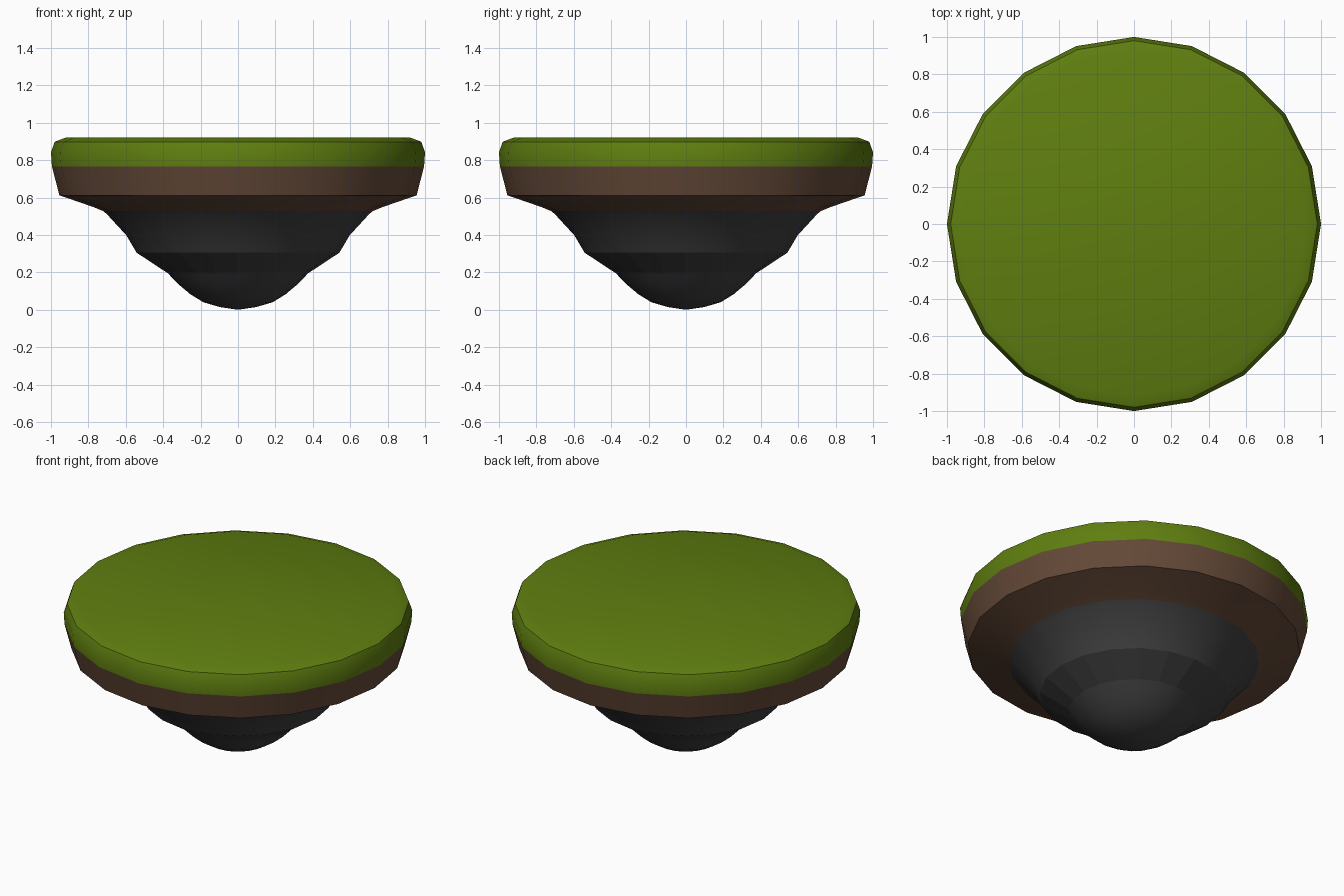
import bpy, bmesh, math

if "Cube" in bpy.data.objects:
    bpy.data.objects.remove(bpy.data.objects["Cube"])

SIDES = 20


def lathe(name, profile, color, flat_bands=()):
    """Revolve (radius, z) points listed from bottom to top; radius 0 makes a pole."""
    bm = bmesh.new()
    rings = []
    for r, z in profile:
        if r == 0:
            rings.append([bm.verts.new((0, 0, z))] * SIDES)
        else:
            rings.append([bm.verts.new((r * math.cos(a), r * math.sin(a), z))
                          for a in (2 * math.pi * i / SIDES for i in range(SIDES))])
    flat = []
    for k in range(len(rings) - 1):
        lo, hi = rings[k], rings[k + 1]
        for i in range(SIDES):
            j = (i + 1) % SIDES
            corners = dict.fromkeys((lo[i], lo[j], hi[j], hi[i]))
            face = bm.faces.new(list(corners))
            if k in flat_bands:
                flat.append(face)
    bm.faces.index_update()
    flat_ids = [f.index for f in flat]
    mesh = bpy.data.meshes.new(name)
    bm.to_mesh(mesh)
    bm.free()
    obj = bpy.data.objects.new(name, mesh)
    bpy.context.collection.objects.link(obj)
    mat = bpy.data.materials.new(name + "_color")
    mat.diffuse_color = (*color, 1)
    mat.use_nodes = True
    mat.node_tree.nodes["Principled BSDF"].inputs["Base Color"].default_value = mat.diffuse_color
    mesh.materials.append(mat)
    bpy.ops.object.select_all(action='DESELECT')
    obj.select_set(True)
    bpy.context.view_layer.objects.active = obj
    bpy.ops.object.shade_smooth_by_angle(angle=math.radians(30))
    for i in flat_ids:
        mesh.polygons[i].use_smooth = False
    return obj


# Rocky underside: rounded tip, faceted ledge, flaring shoulder
lathe("rock_base",
      [(0, 0.0), (0.095, 0.014), (0.185, 0.04), (0.255, 0.083), (0.318, 0.136),
       (0.375, 0.195), (0.542, 0.305), (0.597, 0.398), (0.70, 0.51), (0.72, 0.527)],
      (0.05, 0.05, 0.05), flat_bands=(5,))

# Soil layer: sloped underside and side wall
lathe("soil_layer", [(0.72, 0.527), (0.77, 0.548), (0.955, 0.612), (0.995, 0.767)],
      (0.13, 0.068, 0.04))

# Grass cap: bulging rim and flat top
lathe("grass_cap", [(0.995, 0.767), (1.0, 0.842), (0.98, 0.898), (0.92, 0.921), (0, 0.921)],
      (0.115, 0.21, 0.005))
